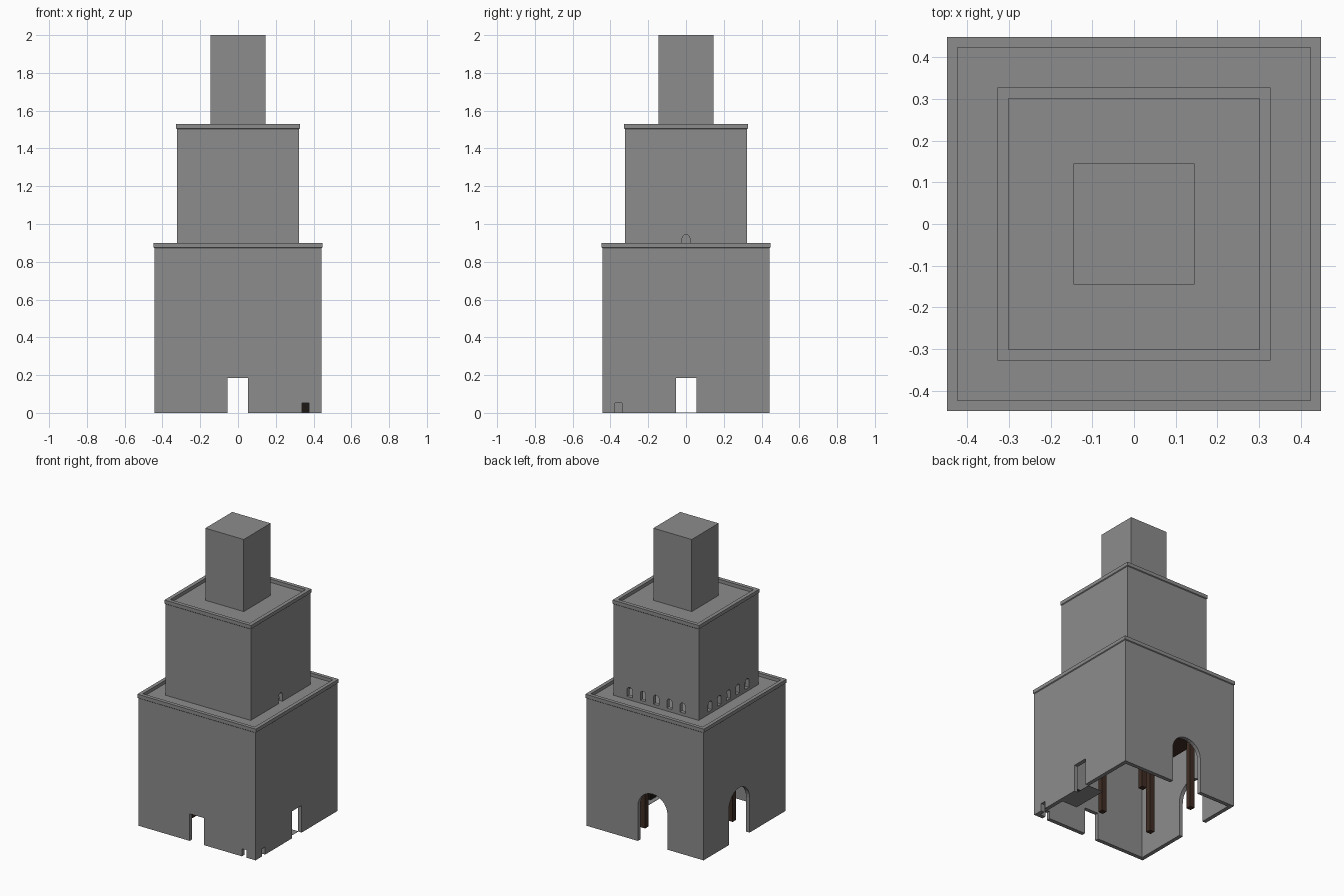
import bpy, bmesh, math

if "Cube" in bpy.data.objects:
    bpy.data.objects.remove(bpy.data.objects["Cube"])


def material(name, rgb):
    m = bpy.data.materials.new(name)
    m.diffuse_color = (*rgb, 1)
    m.use_nodes = True
    m.node_tree.nodes["Principled BSDF"].inputs["Base Color"].default_value = m.diffuse_color
    return m


GREY = material("stone_grey", (0.262, 0.262, 0.262))
BROWN = material("dark_wood", (0.05, 0.026, 0.018))
BLACK = material("near_black", (0.012, 0.009, 0.008))


def finish(bm, name, mat):
    bmesh.ops.recalc_face_normals(bm, faces=bm.faces)
    me = bpy.data.meshes.new(name)
    bm.to_mesh(me)
    bm.free()
    me.materials.append(mat)
    ob = bpy.data.objects.new(name, me)
    bpy.context.collection.objects.link(ob)
    return ob


def box(name, x0, x1, y0, y1, z0, z1, mat=GREY):
    bm = bmesh.new()
    bmesh.ops.create_cube(bm, size=1)
    for v in bm.verts:
        v.co.x = x0 if v.co.x < 0 else x1
        v.co.y = y0 if v.co.y < 0 else y1
        v.co.z = z0 if v.co.z < 0 else z1
    return finish(bm, name, mat)


def notch(a, b, h, arched=False, steps=14):
    """Outline of an opening standing on the wall's lower edge."""
    if not arched:
        return [(a, 0), (a, h), (b, h), (b, 0)]
    r, c = (b - a) / 2, (a + b) / 2
    arc = [(c - r * math.cos(math.pi * i / steps),
            h - r + r * math.sin(math.pi * i / steps)) for i in range(steps + 1)]
    return [(a, 0)] + arc + [(b, 0)]


def wall(name, side, w, z0, z1, openings):
    """Wall slab with openings, extruded inward from the outer face."""
    half = w if side in ("front", "back") else w - T
    outline = [(-half, 0)]
    for o in sorted(openings, key=lambda q: q[0]):
        outline += notch(*o)
    outline += [(half, 0), (half, z1 - z0), (-half, z1 - z0)]

    def place(u, z, d):
        return {"front": (u, -w + d, z0 + z), "back": (u, w - d, z0 + z),
                "left": (-w + d, u, z0 + z), "right": (w - d, u, z0 + z)}[side]

    bm = bmesh.new()
    rings = [[bm.verts.new(place(u, z, d)) for u, z in outline] for d in (0, T)]
    bm.faces.new(rings[0])
    bm.faces.new(rings[1])
    n = len(outline)
    for i in range(n):
        j = (i + 1) % n
        bm.faces.new((rings[0][i], rings[0][j], rings[1][j], rings[1][i]))
    finish(bm, name + "_" + side, GREY)


def parapet(name, outer, inner, z0, z1):
    """Square raised rim with a small chamfer below."""
    bm = bmesh.new()
    corners = ((-1, -1), (1, -1), (1, 1), (-1, 1))
    section = ((outer - 0.006, z0), (outer, z0 + 0.005), (outer, z1),
               (inner, z1), (inner, z0))
    loops = [[bm.verts.new((r * x, r * y, z)) for x, y in corners] for r, z in section]
    for k in range(len(loops)):
        p, q = loops[k], loops[(k + 1) % len(loops)]
        for i in range(4):
            j = (i + 1) % 4
            bm.faces.new((p[i], p[j], q[j], q[i]))
    finish(bm, name, GREY)


T = 0.027  # wall thickness

# Lower storey: doors and small hatches in front/right, tall arches in back/left
lower = {
    "front": [(-0.055, 0.052, 0.185), (0.34, 0.375, 0.052)],
    "right": [(-0.375, -0.34, 0.052), (-0.052, 0.055, 0.185)],
    "back": [(-0.17, 0.054, 0.35, True)],
    "left": [(-0.054, 0.17, 0.35, True)],
}
for side, ops in lower.items():
    wall("lower_wall", side, 0.443, 0, 0.876, ops)
box("lower_roof", -0.43, 0.43, -0.43, 0.43, 0.855, 0.878)
parapet("lower_parapet", 0.448, 0.423, 0.871, 0.9)

# Middle storey: rows of small arched windows above a plain course
row = [(c * 0.1 - 0.02, c * 0.1 + 0.02, 0.066, True) for c in range(-2, 3)]
wall("middle_wall", "front", 0.322, 0.877, 1.505, [])
wall("middle_wall", "right", 0.322, 0.877, 1.505, [(-0.02, 0.02, 0.067, True)])
for side in ("back", "left"):
    wall("middle_wall", side, 0.322, 0.898, 1.505, row)
    wall("window_sill", side, 0.322, 0.877, 0.898, [])
box("middle_roof", -0.31, 0.31, -0.31, 0.31, 1.485, 1.507)
parapet("middle_parapet", 0.327, 0.301, 1.501, 1.53)
box("inner_pillar", -0.03, 0.03, -0.03, 0.03, 0.877, 0.98)

# Top turret
box("top_turret", -0.145, 0.145, -0.145, 0.145, 1.5, 2.0)

# Timber loft on four posts inside the lower storey
for x in (-0.25, 0.14):
    for y in (-0.14, 0.25):
        box("post", x - 0.018, x + 0.018, y - 0.018, y + 0.018, 0, 0.48, BROWN)
box("loft", -0.285, 0.175, -0.175, 0.285, 0.47, 0.5, BROWN)

# Doorway floor plate and low crate behind the front hatch
box("doorway_floor", 0.3, 0.418, -0.2, 0.055, 0, 0.002)
box("crate", 0.33, 0.4, -0.15, -0.09, 0.001, 0.053, BLACK)
